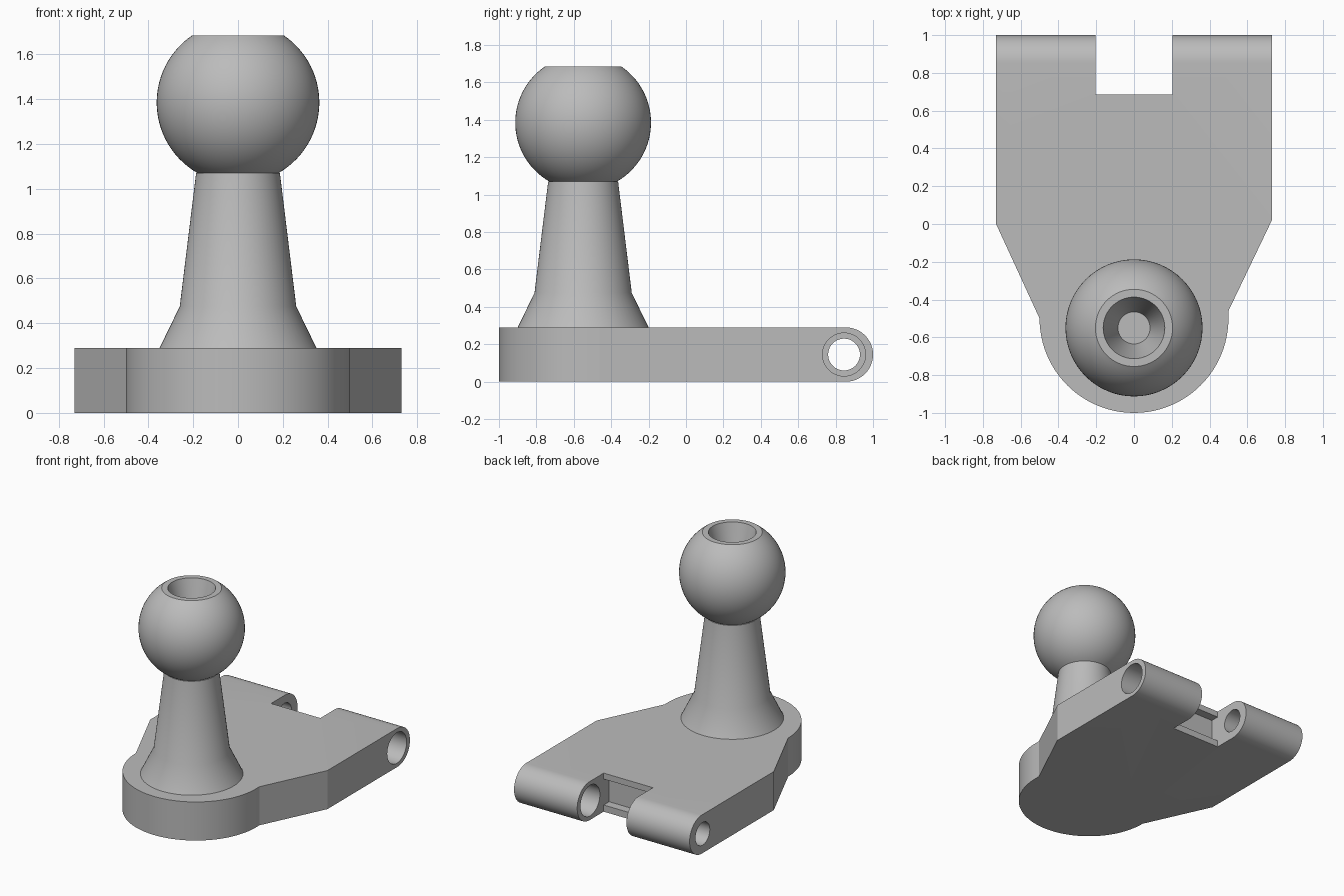
import bpy, bmesh, math

if "Cube" in bpy.data.objects:
    bpy.data.objects.remove(bpy.data.objects["Cube"], do_unlink=True)

grey = bpy.data.materials.new("plain grey")
grey.use_nodes = True
grey.diffuse_color = (0.5, 0.5, 0.5, 1)
grey.node_tree.nodes["Principled BSDF"].inputs["Base Color"].default_value = (0.5, 0.5, 0.5, 1)

PLATE_H = 0.29
HINGE_R = PLATE_H / 2
HINGE_Y = 1 - HINGE_R
HALF_W = 0.73
NOTCH = 0.205
STUD_Y = -0.55


def finish(name, bm):
    bmesh.ops.recalc_face_normals(bm, faces=bm.faces)
    mesh = bpy.data.meshes.new(name)
    bm.to_mesh(mesh)
    bm.free()
    mesh.materials.append(grey)
    obj = bpy.data.objects.new(name, mesh)
    bpy.context.collection.objects.link(obj)
    return obj


def prism(name, points, direction):
    """Closed outline pushed along a direction."""
    bm = bmesh.new()
    face = bm.faces.new([bm.verts.new(p) for p in points])
    out = bmesh.ops.extrude_face_region(bm, geom=[face])
    moved = [v for v in out["geom"] if isinstance(v, bmesh.types.BMVert)]
    bmesh.ops.translate(bm, verts=moved, vec=direction)
    return finish(name, bm)


def box(name, x, y, z):
    corners = [(x[0], y[0], z[0]), (x[1], y[0], z[0]), (x[1], y[1], z[0]), (x[0], y[1], z[0])]
    return prism(name, corners, (0, 0, z[1] - z[0]))


def arc(cx, cy, r, start, end, steps):
    angles = [math.radians(start + (end - start) * i / steps) for i in range(steps + 1)]
    return [(cx + r * math.cos(a), cy + r * math.sin(a)) for a in angles]


def bore(name, x0, x1, r):
    ring = arc(HINGE_Y - 0.01, HINGE_R, r, 0, 360, 48)[:-1]
    return prism(name, [(x0, y, z) for y, z in ring], (x1 - x0, 0, 0))


def boolean(target, tool, operation):
    mod = target.modifiers.new(operation.title(), "BOOLEAN")
    mod.operation, mod.object, mod.solver = operation, tool, "EXACT"
    bpy.context.view_layer.objects.active = target
    bpy.ops.object.modifier_apply(modifier=mod.name)
    bpy.data.objects.remove(tool, do_unlink=True)


def smooth(obj, degrees):
    bpy.ops.object.select_all(action="DESELECT")
    obj.select_set(True)
    bpy.context.view_layer.objects.active = obj
    bpy.ops.object.shade_smooth_by_angle(angle=math.radians(degrees))


# Base plate: round nose, tapered shoulders, square back
outline = arc(0, -0.5, 0.5, 180, 360, 48)
outline += [(0.5, -0.46), (HALF_W, 0.02), (HALF_W, 1), (-HALF_W, 1), (-HALF_W, 0)]
plate = prism("base_plate", [(x, y, 0) for x, y in outline], (0, 0, PLATE_H))

# Rounded hinge edge along the back
side = [(-1.1, 0), *arc(HINGE_Y, HINGE_R, HINGE_R, -90, 90, 24), (-1.1, PLATE_H)]
boolean(plate, prism("side_shape", [(-1, y, z) for y, z in side], (2, 0, 0)), "INTERSECT")

# Hinge notch with a pocket in its inner wall
boolean(plate, box("notch_cutter", (-NOTCH, NOTCH), (0.685, 1.2), (-0.1, 0.4)), "DIFFERENCE")
boolean(plate, box("pocket_cutter", (-NOTCH, NOTCH), (0.62, 0.75), (0.05, 0.245)), "DIFFERENCE")

# Pin holes, wider on one side
boolean(plate, bore("wide_bore", 0.1, 0.9, 0.115), "DIFFERENCE")
boolean(plate, bore("narrow_bore", -0.9, -0.1, 0.085), "DIFFERENCE")
smooth(plate, 20)

# Ball stud: flared neck, truncated ball and tapered socket, turned on one axis
BALL_R, BALL_Z = 0.363, 1.385
low = math.degrees(math.asin((1.07 - BALL_Z) / BALL_R))
high = math.degrees(math.asin((1.685 - BALL_Z) / BALL_R))
profile = [(0, 0.26), (0.365, 0.26), (0.35, PLATE_H), (0.26, 0.475), (0.187, 1.07)]
profile += arc(0, BALL_Z, BALL_R, low, high, 28)
profile += [(0.163, 1.685), (0.085, 1.4), (0, 1.4)]
bm = bmesh.new()
verts = [bm.verts.new((r, 0, z)) for r, z in profile]
edges = [bm.edges.new(pair) for pair in zip(verts, verts[1:])]
bmesh.ops.spin(bm, geom=verts + edges, cent=(0, 0, 0), axis=(0, 0, 1),
               angle=math.tau, steps=64, use_duplicate=False)
bmesh.ops.remove_doubles(bm, verts=bm.verts, dist=0.0005)
stud = finish("ball_stud", bm)
stud.location.y = STUD_Y
smooth(stud, 25)
